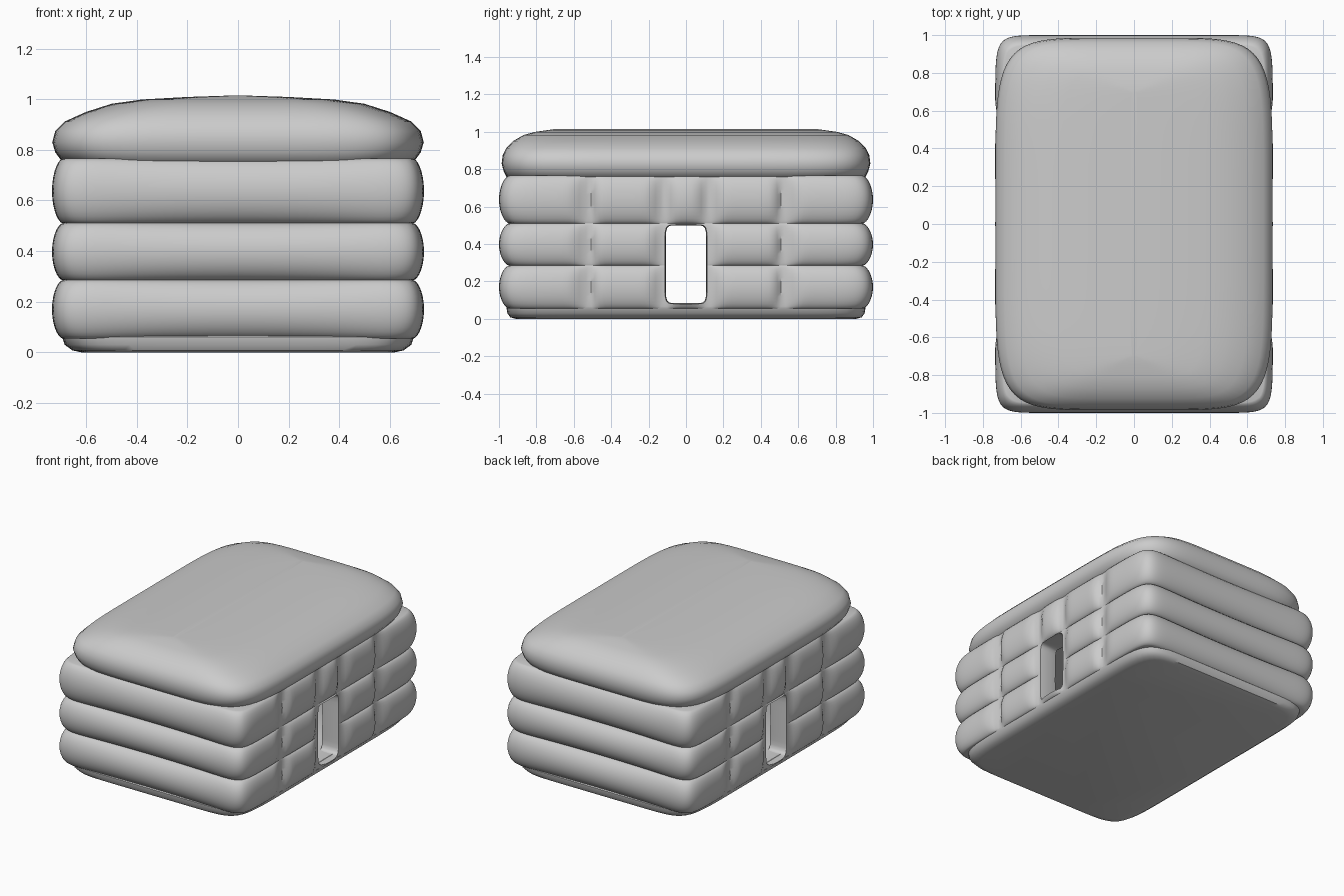
import bpy, bmesh, math

if "Cube" in bpy.data.objects:
    bpy.data.objects.remove(bpy.data.objects["Cube"])

SEAMS_Z = [0.055, 0.285, 0.51, 0.765]   # seams between the stacked tubes
SEAMS_Y = [-0.54, -0.125, 0.125, 0.54]  # upright seams on the long sides


def ring(n, per_side):
    """Unit superellipse, with the matching points of the unit square."""
    pts = []
    for side in range(4):
        for i in range(per_side):
            u, v = 1.0, -1 + 2 * i / per_side
            for _ in range(side):
                u, v = -v, u
            k = (abs(u) ** n + abs(v) ** n) ** (-1 / n)
            pts.append((u * k, v * k, side % 2 == 0))
    return pts


def loft(name, rings, caps=True, angle=40):
    """Skin a list of point rings; capped, or joined end to start."""
    bm = bmesh.new()
    vs = [[bm.verts.new(p) for p in r] for r in rings]
    m = len(vs[0])
    pairs = list(zip(vs, vs[1:])) + ([] if caps else [(vs[-1], vs[0])])
    for a, b in pairs:
        for i in range(m):
            j = (i + 1) % m
            bm.faces.new((a[i], a[j], b[j], b[i]))
    if caps:
        bm.faces.new(vs[0][::-1])
        bm.faces.new(vs[-1])
    bmesh.ops.recalc_face_normals(bm, faces=bm.faces)
    me = bpy.data.meshes.new(name)
    bm.to_mesh(me)
    bm.free()
    ob = bpy.data.objects.new(name, me)
    bpy.context.collection.objects.link(ob)
    smooth(ob, angle)
    return ob


def smooth(ob, angle=40):
    bpy.ops.object.select_all(action='DESELECT')
    ob.select_set(True)
    bpy.context.view_layer.objects.active = ob
    bpy.ops.object.shade_smooth_by_angle(angle=math.radians(angle))


def slab(name, profile, n):
    """Stack of rounded rectangles given as (half x, half y, z)."""
    unit = ring(n, 32)
    return loft(name, [[(u * a, v * b, z) for u, v, _ in unit] for a, b, z in profile])


def puff(z):
    """Fullness of a tube at height z: 1 at its middle, 0 at a seam."""
    for lo, hi in zip(SEAMS_Z, SEAMS_Z[1:]):
        if z <= hi + 1e-6:
            s = (2 * z - lo - hi) / (hi - lo)
            return max(0, 1 - s * s) ** 0.6


def wall_ring(z, outer):
    pts = []
    for u, v, is_side in ring(16 if outer else 10, 72):
        p = puff(z)
        if is_side:
            seam = max(math.exp(-((v - s) / 0.05) ** 2) for s in SEAMS_Y)
            d = 0.042 * (1 - p * (1 - seam))
        else:
            d = (0.042 + 0.03 * (1 - u * u)) * (1 - p)
        a, b = (0.735 - d, 1.0 - d) if outer else (0.53 + d, 0.79 + d)
        pts.append((u * a, v * b, z))
    return pts


# puffed walls: outer skin going up, inner skin coming down
heights = []
for lo, hi in zip(SEAMS_Z, SEAMS_Z[1:]):
    heights += [(lo + hi) / 2 - (hi - lo) / 2 * math.cos(math.pi * i / 14) for i in range(14)]
heights.append(SEAMS_Z[-1])
walls = loft("walls", [wall_ring(z, True) for z in heights] +
             [wall_ring(z, False) for z in reversed(heights)], caps=False)

# doorways through both long sides, flared so the jambs look padded
rings = []
for sgn in (-1, 1):
    steps = [i / 8 for i in range(-8, 9)]
    for t in steps:
        x = sgn * 0.63 + 0.13 * t
        f = 0.035 * (1 - math.sqrt(max(0, 1 - t * t)))
        rings.append([(x, u * (0.108 + f), 0.292 + v * (0.208 + f * 0.5))
                      for u, v, _ in ring(10, 12)])
cutter = loft("door_cutter", rings)
cutter.hide_render = True
mod = walls.modifiers.new("doors", 'BOOLEAN')
mod.operation, mod.solver, mod.object = 'DIFFERENCE', 'EXACT', cutter
bpy.context.view_layer.objects.active = walls
bpy.ops.object.modifier_apply(modifier=mod.name)
bpy.data.objects.remove(cutter)
smooth(walls, 45)

# floor slab
slab("floor", [(0.62, 0.91, 0.0), (0.655, 0.94, 0.008), (0.685, 0.955, 0.03),
               (0.695, 0.96, 0.06), (0.67, 0.93, 0.085)], 10)

# puffed roof: arched across x, flat along y with rounded ends
slab("roof", [(0.55, 0.85, 0.735), (0.66, 0.93, 0.742), (0.70, 0.96, 0.76),
              (0.722, 0.975, 0.79), (0.734, 0.986, 0.83), (0.722, 0.98, 0.875),
              (0.685, 0.962, 0.912), (0.60, 0.925, 0.95), (0.50, 0.87, 0.982),
              (0.38, 0.81, 0.999), (0.20, 0.74, 1.009), (0.02, 0.70, 1.015)], 6)
